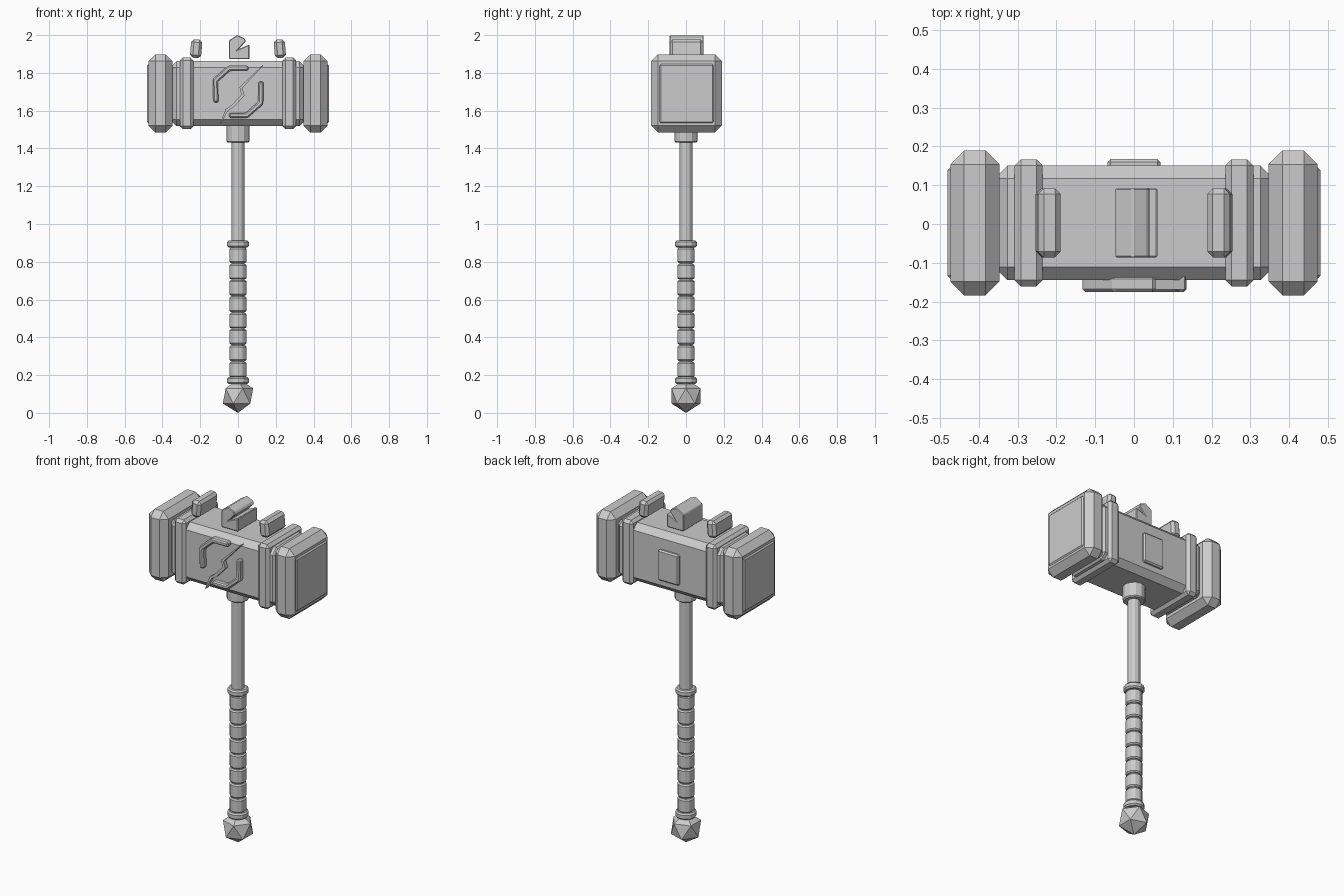
import bpy, math
from mathutils import Vector

if "Cube" in bpy.data.objects:
    bpy.data.objects.remove(bpy.data.objects["Cube"])

CY = 0.003  # head centre in y


def finish(name, verts, faces, bevel=0.0, angle=30):
    me = bpy.data.meshes.new(name)
    me.from_pydata(verts, [], faces)
    ob = bpy.data.objects.new(name, me)
    bpy.context.collection.objects.link(ob)
    if bevel:
        m = ob.modifiers.new("chamfer", "BEVEL")
        m.width, m.segments = bevel, 1
        m.limit_method, m.angle_limit = "ANGLE", math.radians(angle)
    return ob


def box(name, x, y, z, bevel=0.0):
    """Box from (min, max) ranges, re-centred on its own origin."""
    c = Vector((sum(x) / 2, sum(y) / 2, sum(z) / 2))
    v = [Vector((a, b, d)) - c for a in sorted(x) for b in y for d in z]
    f = [(0, 1, 3, 2), (4, 6, 7, 5), (0, 4, 5, 1), (2, 3, 7, 6), (0, 2, 6, 4), (1, 5, 7, 3)]
    ob = finish(name, v, f, bevel)
    ob.location = c
    return ob


def extrude(name, pts, y0, y1, bevel=0.0):
    """Extrude an x-z outline along y."""
    area = sum(a[0] * b[1] - b[0] * a[1] for a, b in zip(pts, pts[1:] + pts[:1]))
    if area < 0:
        pts = pts[::-1]
    n = len(pts)
    v = [(x, y0, z) for x, z in pts] + [(x, y1, z) for x, z in pts]
    f = [tuple(range(n)), tuple(range(2 * n - 1, n - 1, -1))]
    f += [(i, i + n, (i + 1) % n + n, (i + 1) % n) for i in range(n)]
    return finish(name, v, f, bevel)


def ribbon(path, widths):
    """Outline of a polyline with mitred corners."""
    p = [Vector(q) for q in path]
    left, right = [], []
    for i, q in enumerate(p):
        d0 = (q - p[max(i - 1, 0)]).normalized()
        d1 = (p[min(i + 1, len(p) - 1)] - q).normalized()
        t = (d0 + d1).normalized()
        nrm = Vector((-t.y, t.x))
        ref = d0 if i else d1
        k = widths[i] / 2 / max(0.6, t.dot(ref))
        left.append(tuple(q + nrm * k))
        right.append(tuple(q - nrm * k))
    return left + right[::-1]


def lathe(name, profile, n=12):
    """Faceted turned part from (radius, z) points, bottom to top."""
    v = [(r * math.cos(2 * math.pi * i / n), r * math.sin(2 * math.pi * i / n), z)
         for r, z in profile for i in range(n)]
    k = len(profile)
    f = [(j * n + i, j * n + (i + 1) % n, (j + 1) * n + (i + 1) % n, (j + 1) * n + i)
         for j in range(k - 1) for i in range(n)]
    f += [tuple(range(n - 1, -1, -1)), tuple(range((k - 1) * n, k * n))]
    return finish(name, v, f)


def ring(name, r, z0, z1, c):
    return lathe(name, [(r - c, z0), (r, z0 + c), (r, z1 - c), (r - c, z1)])


# Head core
box("head_core", (-0.36, 0.36), (CY - 0.148, CY + 0.148), (1.518, 1.862), 0.034)

# Mirrored striking ends, face plates, bands and top shards
for s, side in ((-1, "left"), (1, "right")):
    box("striking_block_" + side, (s * 0.347, s * 0.474), (CY - 0.187, CY + 0.187), (1.485, 1.898), 0.036)
    box("face_plate_" + side, (s * 0.44, s * 0.481), (CY - 0.143, CY + 0.143), (1.534, 1.846), 0.007)
    box("head_band_" + side, (s * 0.236, s * 0.308), (CY - 0.164, CY + 0.164), (1.502, 1.882), 0.016)
    shard = box("top_shard_" + side, (s * 0.192, s * 0.251), (CY - 0.089, CY + 0.089), (1.879, 1.977), 0.015)
    shard.rotation_euler.y = s * math.radians(-5)

# Broken crest in the middle of the top
extrude("centre_crest", [(-0.048, 1.873), (-0.048, 1.972), (-0.004, 2.0), (0.034, 1.983), (0.042, 1.967),
                         (0.004, 1.926), (0.06, 1.95), (0.06, 1.873)], CY - 0.09, CY + 0.09, 0.004)

# Back plate
box("back_plate", (-0.068, 0.068), (0.14, 0.168), (1.585, 1.765), 0.008)

# Raised front trims
w = [0.027] * 4
extrude("front_trim_upper", ribbon([(0.055, 1.825), (-0.047, 1.825), (-0.12, 1.76), (-0.117, 1.643)], w),
        -0.175, -0.135, 0.007)
extrude("front_trim_lower", ribbon([(0.122, 1.755), (0.12, 1.64), (0.045, 1.575), (-0.047, 1.575)], w),
        -0.175, -0.135, 0.007)

# Jagged crack across the front
extrude("front_crack", ribbon([(0.132, 1.84), (0.016, 1.722), (0.026, 1.682), (-0.03, 1.622),
                               (-0.06, 1.603), (-0.093, 1.53)],
                              [0.004, 0.014, 0.016, 0.016, 0.014, 0.004]), -0.169, -0.135)

# Handle shaft and collar
lathe("shaft", [(0.035, 0.15), (0.035, 1.53)])
ring("head_collar", 0.061, 1.432, 1.53, 0.006)

# Grip wraps between two rings
N, z0, z1 = 8, 0.186, 0.878
pitch = (z1 - z0) / N
for i in range(N):
    ring("grip_wrap_%d" % (i + 1), 0.046, z0 + i * pitch + 0.003, z0 + (i + 1) * pitch - 0.003, 0.007)
ring("grip_ring_top", 0.057, 0.876, 0.912, 0.008)
ring("grip_ring_bottom", 0.057, 0.153, 0.19, 0.008)

# Faceted pommel
bpy.ops.mesh.primitive_ico_sphere_add(subdivisions=1, radius=0.09, location=(0, 0, 0.09))
bpy.context.object.name = "pommel"
